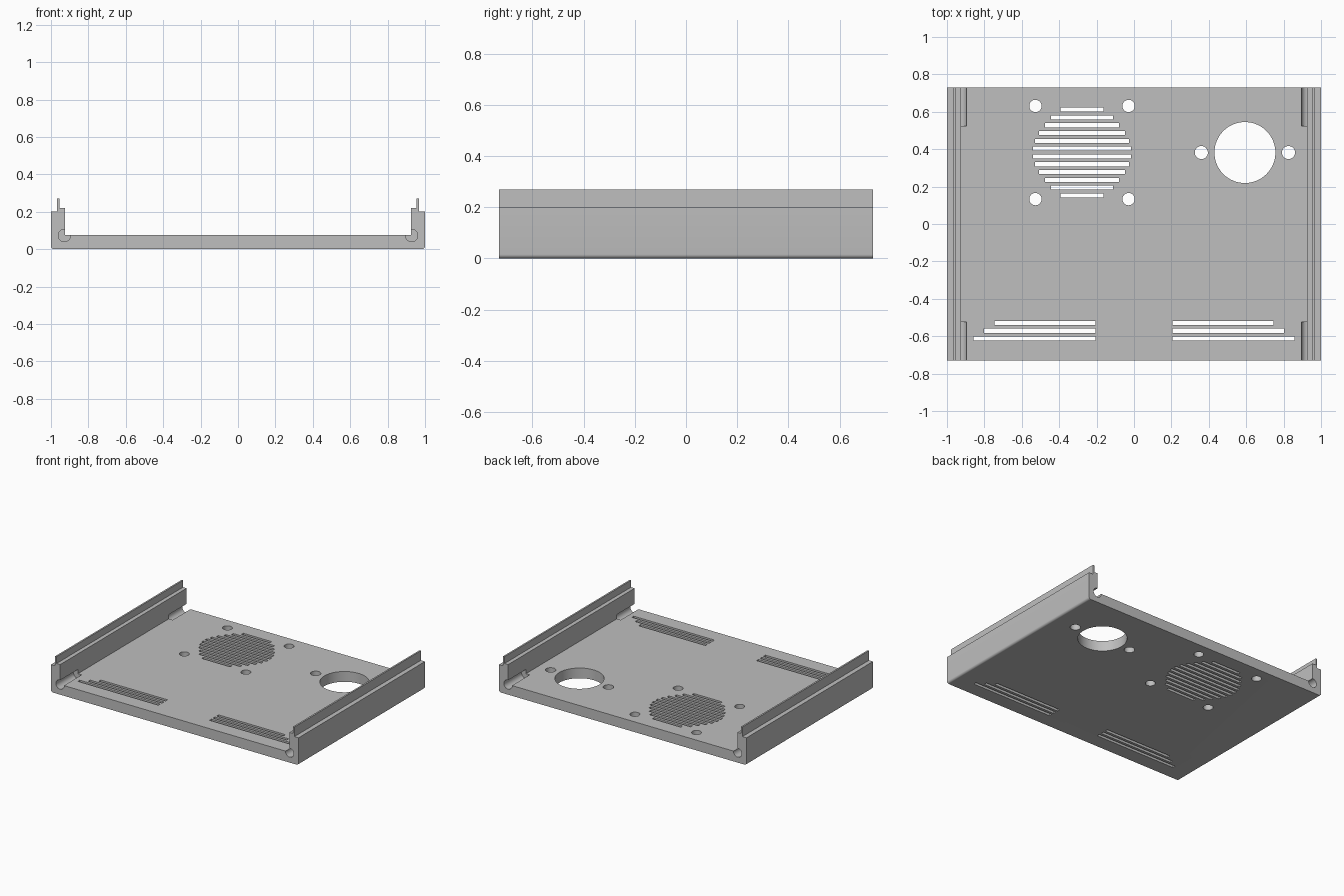
import bpy, bmesh, math
from mathutils import Matrix, Vector

cube = bpy.data.objects.get("Cube")
if cube:
    bpy.data.objects.remove(cube)

DEPTH = 0.73   # half depth
FLOOR = 0.075  # floor thickness

grey = bpy.data.materials.new("light grey metal")
grey.use_nodes = True
colour = (0.52, 0.52, 0.52, 1)
grey.diffuse_color = colour
grey.node_tree.nodes["Principled BSDF"].inputs["Base Color"].default_value = colour


def make_object(name, bm):
    bmesh.ops.recalc_face_normals(bm, faces=bm.faces)
    mesh = bpy.data.meshes.new(name)
    bm.to_mesh(mesh)
    bm.free()
    mesh.materials.append(grey)
    obj = bpy.data.objects.new(name, mesh)
    bpy.context.collection.objects.link(obj)
    return obj


def add_box(bm, x0, x1, y, height):
    place = Matrix.Translation(((x0 + x1) / 2, y, FLOOR / 2))
    bmesh.ops.create_cube(bm, size=1, matrix=place @ Matrix.Diagonal((x1 - x0, height, 0.3, 1)))


def add_cylinder(bm, radius, length, matrix, sides=32):
    bmesh.ops.create_cone(bm, cap_ends=True, segments=sides, radius1=radius,
                          radius2=radius, depth=length, matrix=matrix)


def drill(bm, x, y, radius, sides=32):
    add_cylinder(bm, radius, 0.3, Matrix.Translation((x, y, FLOOR / 2)), sides)


# Channel cross-section: rounded lower corner, outer ledge, thin lip, inner shelf
R = 0.016
corner = [(1 - R + R * math.sin(a), R - R * math.cos(a))
          for a in (math.pi / 2 * i / 6 for i in range(7))]
half = corner + [(1, 0.2), (0.967, 0.2), (0.967, 0.27), (0.955, 0.27),
                 (0.955, 0.22), (0.926, 0.22), (0.926, FLOOR)]
profile = half + [(-x, z) for x, z in reversed(half)]

bm = bmesh.new()
face = bm.faces.new([bm.verts.new((x, -DEPTH, z)) for x, z in profile])
swept = bmesh.ops.extrude_face_region(bm, geom=[face])["geom"]
bmesh.ops.translate(bm, vec=Vector((0, 2 * DEPTH, 0)),
                    verts=[v for v in swept if isinstance(v, bmesh.types.BMVert)])
tray = make_object("case_tray", bm)

cut = bmesh.new()
# Fan grille slots, mirrored about the fan centre, with four screw holes
FX, FY = -0.278, 0.382
for i, w in enumerate((0.263, 0.251, 0.23, 0.198, 0.167, 0.115)):
    for s in (-1, 1):
        add_box(cut, FX - w, FX + w, FY + s * (i + 0.5) * 0.0417, 0.022)
for sx in (-1, 1):
    for sy in (-1, 1):
        drill(cut, FX + sx * 0.249, FY + sy * 0.249, 0.033)

# Large round opening with a screw hole on either side
drill(cut, 0.593, FY, 0.163, 64)
for s in (-1, 1):
    drill(cut, 0.593 + s * 0.233, FY, 0.035)

# Front vent slots and screw bores in the four corners
for s in (-1, 1):
    for i, end in enumerate((0.746, 0.802, 0.858)):
        add_box(cut, *sorted((s * 0.206, s * end)), -0.53 - i * 0.041, 0.022)
    for e in (-1, 1):
        place = Matrix.Translation((s * 0.928, e * (DEPTH - 0.08), 0.073))
        add_cylinder(cut, 0.033, 0.25, place @ Matrix.Rotation(math.pi / 2, 4, "X"))
cutter = make_object("opening_cutter", cut)
cutter.hide_render = True

# Cut the openings, then drop the helper
mod = tray.modifiers.new("openings", "BOOLEAN")
mod.operation = "DIFFERENCE"
mod.solver = "EXACT"
mod.object = cutter
bpy.ops.object.select_all(action="DESELECT")
bpy.context.view_layer.objects.active = tray
tray.select_set(True)
bpy.ops.object.modifier_apply(modifier=mod.name)
bpy.data.objects.remove(cutter)
bpy.ops.object.shade_smooth_by_angle(angle=math.radians(30))
